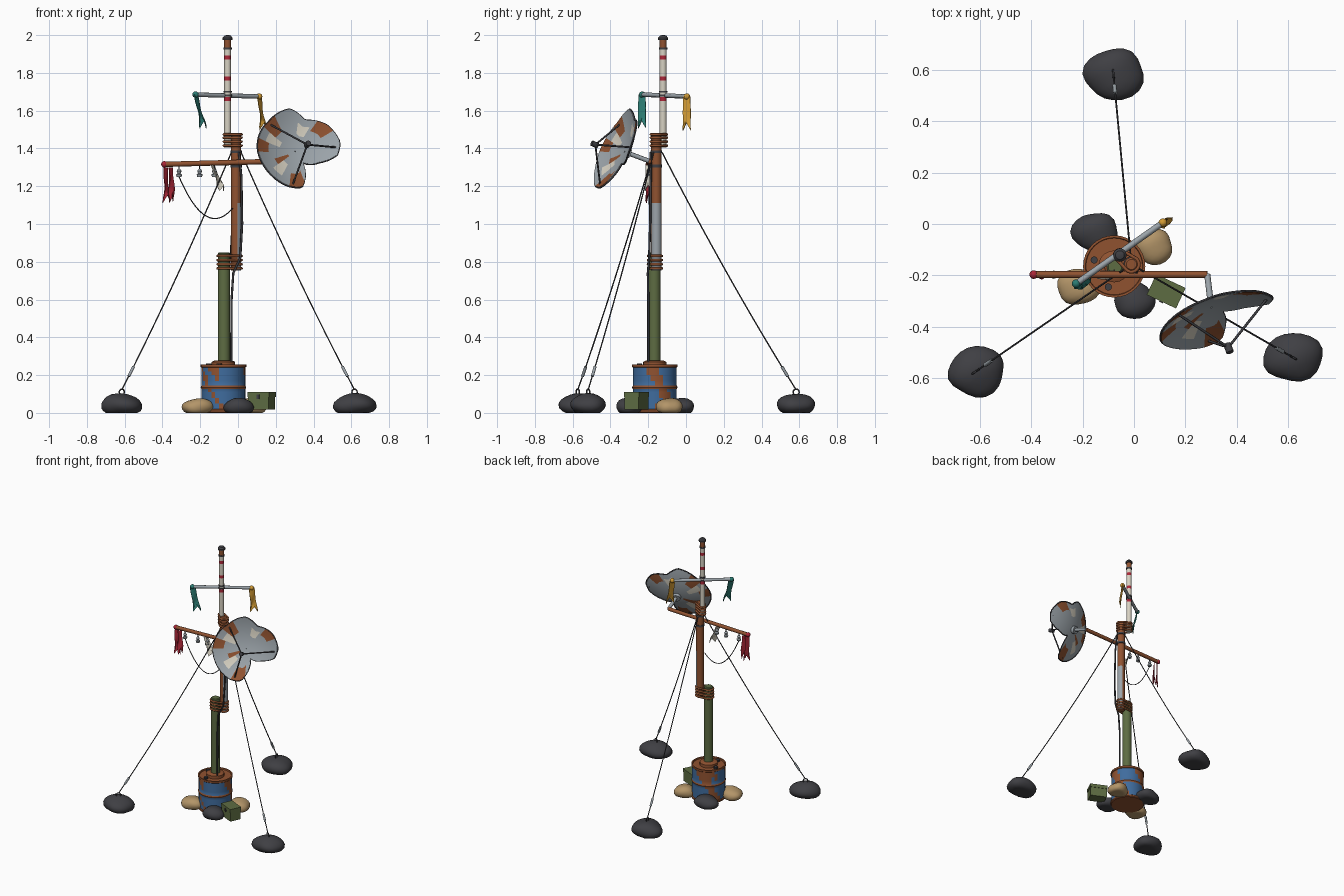
import bpy, bmesh, math
from math import sin, cos, pi, radians
from mathutils import Vector, Matrix

if "Cube" in bpy.data.objects:
    bpy.data.objects.remove(bpy.data.objects["Cube"])

COLOURS = {
    "charcoal": (0.05, 0.05, 0.057), "tan": (0.45, 0.3, 0.14), "blue": (0.05, 0.15, 0.34),
    "rust": (0.28, 0.085, 0.03), "olive": (0.11, 0.15, 0.055), "steel": (0.33, 0.37, 0.4),
    "cream": (0.68, 0.64, 0.54), "red": (0.42, 0.02, 0.04), "teal": (0.025, 0.2, 0.17),
    "yellow": (0.65, 0.33, 0.035)}
MATS = {}
for key, rgb in COLOURS.items():
    m = bpy.data.materials.new(key)
    m.use_nodes = True
    m.diffuse_color = (*rgb, 1)
    bsdf = m.node_tree.nodes["Principled BSDF"]
    bsdf.inputs["Base Color"].default_value = (*rgb, 1)
    bsdf.inputs["Roughness"].default_value = 0.8
    MATS[key] = m


def add(name, bm, colour, paint=None, sharp=0.6):
    """Finish a bmesh; paint maps a face to a colour name."""
    bm.normal_update()
    bm.faces.index_update()
    names = [paint(f) for f in bm.faces] if paint else [colour] * len(bm.faces)
    used = sorted(set(names))
    for f, n in zip(bm.faces, names):
        f.material_index = used.index(n)
        f.smooth = True
    for e in bm.edges:
        e.smooth = len(e.link_faces) == 2 and e.calc_face_angle(0) < sharp
    mesh = bpy.data.meshes.new(name)
    bm.to_mesh(mesh)
    bm.free()
    for n in used:
        mesh.materials.append(MATS[n])
    ob = bpy.data.objects.new(name, mesh)
    bpy.context.collection.objects.link(ob)
    return ob


def tube(name, pts, r, colour, cyclic=False):
    cu = bpy.data.curves.new(name, "CURVE")
    cu.dimensions = "3D"
    cu.bevel_depth, cu.bevel_resolution, cu.use_fill_caps = r, 2, True
    sp = cu.splines.new("POLY")
    sp.points.add(len(pts) - 1)
    for p, co in zip(sp.points, pts):
        p.co = (*co, 1)
    sp.use_cyclic_u = cyclic
    cu.materials.append(MATS[colour])
    ob = bpy.data.objects.new(name, cu)
    bpy.context.collection.objects.link(ob)


def lathe(name, centre, rows, sides=20, paint=None):
    """rows: radius, height, colour of the wall above that row."""
    bm = bmesh.new()
    rings = [[bm.verts.new((centre[0] + r * cos(2 * pi * i / sides),
                            centre[1] + r * sin(2 * pi * i / sides), z))
              for i in range(sides)] for r, z, c in rows]
    cols = []
    for (a, b), row in zip(zip(rings, rings[1:]), rows):
        for i in range(sides):
            j = (i + 1) % sides
            bm.faces.new((a[i], a[j], b[j], b[i]))
            cols.append(row[2])
    bm.faces.new(rings[0][::-1])
    bm.faces.new(rings[-1])
    cols += [rows[0][2], rows[-1][2]]
    add(name, bm, None, lambda f: (paint and paint(f)) or cols[f.index])


def ball(name, pos, r, colour):
    bm = bmesh.new()
    bmesh.ops.create_uvsphere(bm, u_segments=12, v_segments=8, radius=r,
                              matrix=Matrix.Translation(pos))
    add(name, bm, colour)


def rock(name, x, y, rx, ry, h, colour):
    """Flat-bottomed boulder with gentle bumps that depend on its place."""
    bm = bmesh.new()
    bmesh.ops.create_icosphere(bm, subdivisions=3, radius=1)
    for v in bm.verts:
        p = v.co
        k = 1 + 0.05 * (sin(3 * p.x + 2 * p.z + 9 * x) + sin(4 * p.y - 2 * p.x + 9 * y))
        v.co = (x + p.x * rx * k, y + p.y * ry * k, max(0, h * 0.4 + p.z * h * 0.6 * k))
    add(name, bm, colour, sharp=0.8)


def lash(name, c1, r1, c2, r2, heights):
    """Rope turns wrapped tightly round two poles."""
    for z in heights:
        pts = []
        for i in range(28):
            d = Vector((cos(2 * pi * i / 28), sin(2 * pi * i / 28)))
            c, r = max(((c1, r1), (c2, r2)), key=lambda q: Vector(q[0]).dot(d) + q[1])
            pts.append((c[0] + d.x * r, c[1] + d.y * r, z))
        tube(name, pts, 0.007, "rust", True)


def cloth(name, top, length, across, drift, colour, phase=0):
    """Torn strip that ripples as it hangs and ends in two tails."""
    bm = bmesh.new()
    top, across, drift = Vector(top), Vector(across), Vector(drift)
    grid = []
    for j in range(9):
        t = j / 8
        row = []
        for i in range(5):
            s = i / 4 - 0.5
            drop = length * t * (1 - 0.22 * t * (1 - abs(s) * 2))
            ripple = 0.008 * sin(7 * t + 4 * s + phase) * t
            p = top + across * s * (0.85 + 0.2 * t) + drift * t - Vector((0, 0, drop))
            row.append(bm.verts.new(p + Vector((ripple, -ripple * 0.3, 0))))
        grid.append(row)
    for a, b in zip(grid, grid[1:]):
        for i in range(4):
            bm.faces.new((a[i], a[i + 1], b[i + 1], b[i]))
    ob = add(name, bm, colour)
    ob.modifiers.new("thickness", "SOLIDIFY").thickness = 0.004


# Oil drum with flaking paint
DRUM = (-0.077, -0.165)


def drum_paint(f):
    c = f.calc_center_median()
    if abs(f.normal.z) > 0.5 or c.z > 0.235 or 0.125 < c.z < 0.145 or c.z < 0.012:
        return "rust"
    a = math.atan2(c.y - DRUM[1], c.x - DRUM[0])
    flake = sin(3 * a + 9 * c.z) + 0.7 * sin(7 * a + 40 * c.z) + 0.5 * sin(a) + 4 * (c.z - 0.13)
    return "rust" if flake > 0.65 else "blue"


wall = [(0.116, z / 100, "blue") for z in (2, 5, 8, 11, 12.6)]
wall2 = [(0.116, z / 100, "blue") for z in (14.4, 17, 20, 22, 24)]
lathe("drum", DRUM, [(0.116, 0, "rust"), (0.121, 0.005, "rust"), (0.121, 0.015, "rust")] + wall
      + [(0.121, 0.135, "rust")] + wall2 + [(0.121, 0.244, "rust"), (0.121, 0.257, "rust"),
      (0.112, 0.257, "rust"), (0.11, 0.248, "rust")], 32, drum_paint)
lathe("drum_collar", DRUM, [(0.062, 0.245, "rust"), (0.062, 0.27, "rust"),
                            (0.045, 0.278, "rust")], 20)
for x, y in ((-0.155, -0.14), (-0.1, -0.245)):
    lathe("drum_bung", (x, y), [(0.014, 0.24, "charcoal"), (0.014, 0.262, "charcoal")], 10)

# Three stacked mast poles
P1, P2, P3 = (-0.074, -0.167), (-0.01, -0.157), (-0.055, -0.121)
lathe("lower_pole", P1, [(0.032, 0.25, "olive"), (0.032, 0.845, "olive"), (0.026, 0.85, "olive")])
lathe("middle_pole", P2, [(0.027, 0.755, "rust"), (0.027, 1.11, "rust"), (0.027, 1.475, "rust"),
                          (0.02, 1.48, "rust")], 20,
      lambda f: "steel" if f.normal.x > 0.35 and f.calc_center_median().z < 1.1 else None)
rows = [(0.018, 1.405, "cream")]
for z in (1.65, 1.76, 1.87):
    rows += [(0.018, z, "red"), (0.018, z + 0.022, "cream")]
rows += [(0.018, 1.93, "rust"), (0.018, 1.975, "charcoal"), (0.026, 1.975, "charcoal"),
         (0.026, 1.986, "charcoal"), (0.017, 1.997, "charcoal"), (0.006, 2.0, "charcoal")]
lathe("upper_pole", P3, rows)
for z in (1.925, 1.675, 1.695):
    lathe("upper_pole_clamp", P3, [(0.022, z, "charcoal"), (0.022, z + 0.01, "charcoal")])
lash("lower_lashing", P1, 0.034, P2, 0.029, (0.765, 0.787, 0.809, 0.831))
lash("upper_lashing", P2, 0.029, P3, 0.02, (1.415, 1.436, 1.457, 1.474))
for z in (1.3, 1.375):
    lathe("guy_collar", P2, [(0.031, z, "charcoal"), (0.031, z + 0.014, "charcoal")])

# Upper spar with two pennants
ends = (Vector((-0.225, -0.232, 1.685)), Vector((0.112, 0.005, 1.675)))
tube("upper_spar", ends, 0.012, "steel")
for p, c, drift in zip(ends, ("teal", "yellow"), (0.04, 0.02)):
    ball("spar_knob", p, 0.017, c)
    cloth(c + "_pennant", p, 0.18, (0.022, 0.042, 0), (drift, 0, 0), c)

# Lower yard, pennants, hanging insulators and slack line
tube("lower_yard", [(-0.385, -0.197, 1.316), (0.285, -0.197, 1.334)], 0.014, "rust")
ball("yard_knob", (-0.39, -0.197, 1.316), 0.017, "red")
for x, n in ((-0.385, 0), (-0.357, 2)):
    cloth("red_pennant", (x, -0.197, 1.3), 0.19 - n * 0.005, (0.024, 0.026, 0),
          (0.006, 0, 0), "red", n)
cloth("pale_rag", (-0.135, -0.197, 1.31), 0.135, (0.02, 0.035, 0), (0.05, 0, 0), "cream", 1)
for x in (-0.312, -0.203, -0.125):
    tube("insulator_hook", [(x, -0.197, 1.32), (x, -0.197, 1.275)], 0.003, "charcoal")
    lathe("insulator", (x, -0.197), [(0.013, 1.25, "steel"), (0.016, 1.262, "steel"),
                                     (0.008, 1.268, "steel"), (0.013, 1.28, "steel"),
                                     (0.006, 1.292, "steel")], 12)
line = []
for i in range(25):
    t = i / 24
    line.append((-0.312 + 0.285 * t, -0.197 + 0.01 * t, 1.25 - 0.165 * t - 0.5 * t * (1 - t)))
tube("slack_line", line, 0.003, "charcoal")
tube("power_cable", [(0.005, -0.187, 1.38), (0.018, -0.187, 1.25), (0.022, -0.19, 1.0),
                     (0.012, -0.195, 0.82), (-0.025, -0.202, 0.74), (-0.034, -0.2, 0.6),
                     (-0.036, -0.2, 0.26)], 0.006, "charcoal")

# Broken dish
N = Vector((0.31, -0.87, 0.37)).normalized()
X = Vector((0, 0, 1)).cross(N).normalized()
Y = N.cross(X)
HUB = Vector((0.30, -0.32, 1.38))
EDGE = [(-10, .22), (7, .24), (36, .225), (68, .18), (94, .225), (133, .21), (183, .23),
        (212, .23), (249, .235), (268, .225), (276, .18), (298, .07), (331, .14), (350, .22)]


def rim_radius(deg):
    for (a, ra), (b, rb) in zip(EDGE, EDGE[1:]):
        if a <= deg <= b:
            return ra + (rb - ra) * (deg - a) / (b - a)


def on_dish(deg, r):
    a = radians(deg)
    return HUB + (X * cos(a) + Y * sin(a)) * r + N * (1.1 * r * r)


PATCHES = [(25, 50, .72, 1, "rust"), (120, 145, .55, 1, "rust"), (250, 275, .6, 1, "rust"),
           (165, 185, .7, 1, "rust"), (55, 80, .5, .8, "cream"), (145, 165, .4, .8, "cream"),
           (215, 235, .4, .8, "cream"), (200, 215, .2, .6, "rust")]
bm = bmesh.new()
SEG, RINGS = 72, 10
angles = [i * 5 - 10 for i in range(SEG)]
cols = []
rings = [[bm.verts.new(on_dish(d, max(0.004, rim_radius(d) * k / RINGS))) for d in angles]
         for k in range(RINGS + 1)]
for k in range(RINGS):
    for i in range(SEG):
        j = (i + 1) % SEG
        bm.faces.new((rings[k][i], rings[k][j], rings[k + 1][j], rings[k + 1][i]))
        deg, t = (angles[i] + 2.5) % 360, (k + 0.5) / RINGS
        cols.append(next((c for a, b, u, v, c in PATCHES if a < deg < b and u < t < v), "steel"))
dish = add("dish", bm, None, lambda f: cols[f.index])
dish.modifiers.new("thickness", "SOLIDIFY").thickness = 0.006
tube("dish_rim", [on_dish(d, rim_radius(d)) for d in angles], 0.004, "charcoal", True)
feed = Vector((0.367, -0.48, 1.42))
for deg in (133, 2, 255):
    tube("feed_strut", [on_dish(deg, rim_radius(deg) * 0.92), feed], 0.005, "charcoal")
tube("feed_horn", [feed - N * 0.015, feed + N * 0.022], 0.015, "charcoal")
tube("dish_arm", [(0.285, -0.197, 1.334), HUB], 0.012, "steel")
tube("dish_mount", [HUB - N * 0.022, HUB], 0.03, "steel")

# Guy wires, turnbuckles, eyes and anchor rocks
for x, y in ((-0.615, -0.573), (0.617, -0.518), (-0.08, 0.583)):
    rock("anchor_rock", x, y, 0.113, 0.1, 0.1, "charcoal")
    out = Vector((x - P2[0], y - P2[1], 0)).normalized()
    low = Vector((x, y, 0.122))
    high = Vector((*P2, 1.38)) + out * 0.03
    tube("anchor_eye", [low + out * 0.016 * cos(a * pi / 8)
                        + Vector((0, 0, 0.016 * sin(a * pi / 8) - 0.012)) for a in range(16)],
         0.004, "charcoal", True)
    wire = [low.lerp(high, i / 16) - Vector((0, 0, 0.12 * i / 16 * (1 - i / 16)))
            for i in range(17)]
    tube("guy_wire", wire, 0.0035, "charcoal")
    tube("turnbuckle", [wire[1], wire[1].lerp(wire[2], 0.7)], 0.008, "steel")

# Rocks round the drum
for x, y, r, c in ((-0.215, -0.245, 0.08, "tan"), (0.0, -0.3, 0.08, "charcoal"),
                   (0.075, -0.088, 0.076, "tan"), (-0.153, -0.03, 0.087, "charcoal")):
    rock("base_rock", x, y, r, r * 0.88, 0.078, c)

# Supply box with lid and latch
turn = Matrix.Translation((0.125, -0.262, 0)) @ Matrix.Rotation(radians(-25), 4, "Z")
for name, pos, size, c in (("supply_box", (0, 0, 0.052), (0.12, 0.082, 0.07), "olive"),
                           ("supply_box_lid", (0, 0, 0.098), (0.126, 0.088, 0.026), "olive"),
                           ("box_latch", (0, -0.044, 0.085), (0.016, 0.008, 0.024), "charcoal")):
    bm = bmesh.new()
    bmesh.ops.create_cube(bm, size=1, matrix=turn @ Matrix.Translation(pos)
                          @ Matrix.Diagonal((*size, 1)))
    add(name, bm, c)
